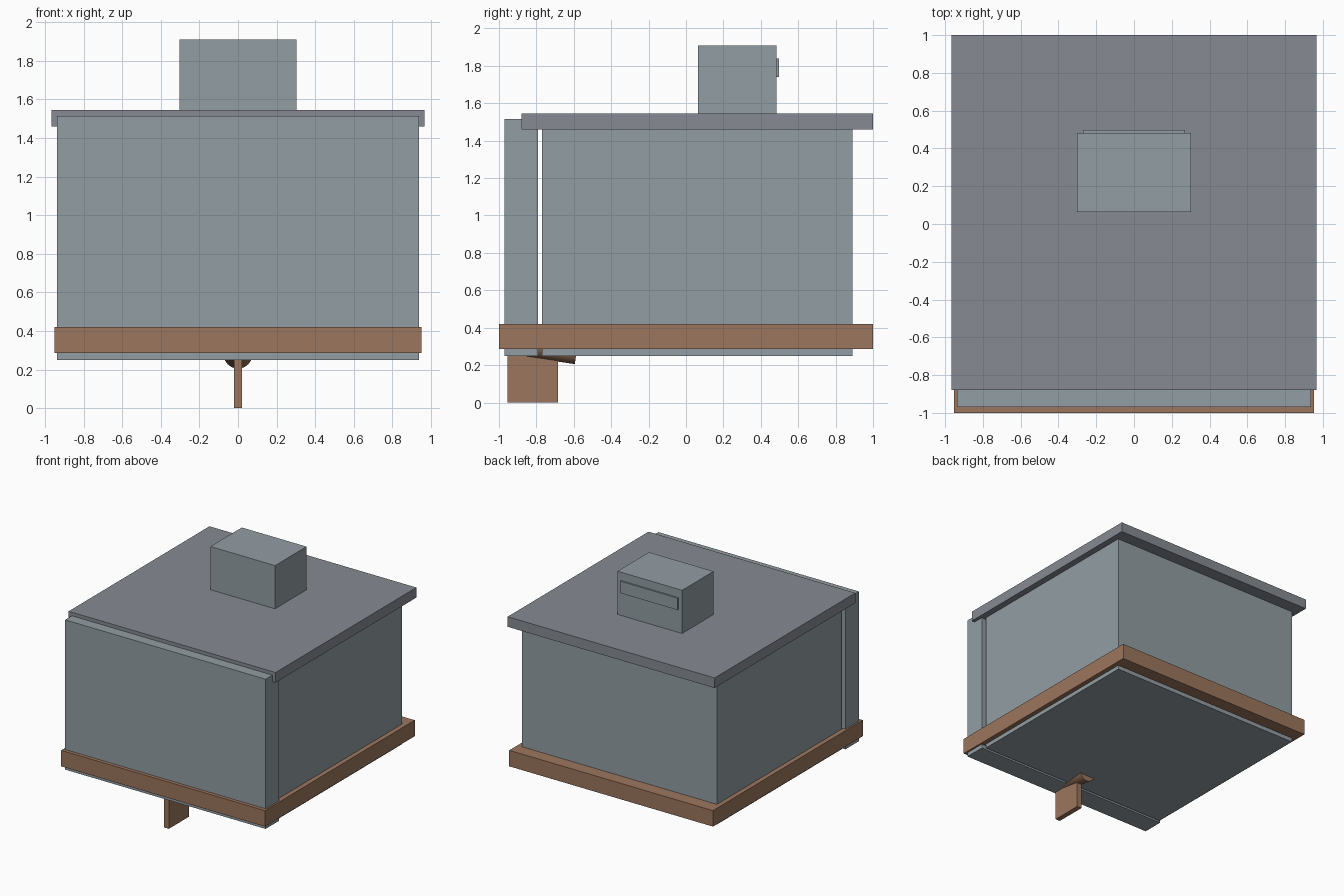
import bpy
import math

if "Cube" in bpy.data.objects:
    bpy.data.objects.remove(bpy.data.objects["Cube"])


def material(name, rgb):
    m = bpy.data.materials.new(name)
    m.diffuse_color = (*rgb, 1)
    m.use_nodes = True
    m.node_tree.nodes["Principled BSDF"].inputs["Base Color"].default_value = m.diffuse_color
    return m


WALL = material("pale_blue_grey", (0.29, 0.34, 0.37))
ROOF = material("slate_grey", (0.24, 0.26, 0.29))
BROWN = material("brown", (0.33, 0.18, 0.11))


def box(name, x, y, z, mat):
    """Box symmetric about x = 0, with half-width x and (min, max) ranges in y and z."""
    bpy.ops.mesh.primitive_cube_add(
        size=1, location=(0, (y[0] + y[1]) / 2, (z[0] + z[1]) / 2))
    o = bpy.context.object
    o.name = name
    o.scale = (2 * x, y[1] - y[0], z[1] - z[0])
    bpy.ops.object.transform_apply(location=False, rotation=False, scale=True)
    o.data.materials.append(mat)
    return o


# Main body and the separate front panel, with a narrow gap between them
box("body", 0.912, (-0.77, 0.89), (0.25, 1.47), WALL)
box("front_panel", 0.937, (-0.97, -0.79), (0.25, 1.515), WALL)

# Base band and overhanging roof
box("base_band", 0.952, (-1.0, 1.0), (0.285, 0.42), BROWN)
box("roof", 0.967, (-0.88, 1.0), (1.46, 1.545), ROOF)

# Roof unit with a raised vent on its back face
box("roof_unit", 0.302, (0.063, 0.483), (1.545, 1.91), WALL)
box("rear_vent", 0.27, (0.475, 0.497), (1.74, 1.84), WALL)

# Fin below the front and the tilted rod beside it
box("fin", 0.022, (-0.955, -0.685), (0.0, 0.27), BROWN)
tilt = math.atan2(0.045, 0.3)
bpy.ops.mesh.primitive_cylinder_add(
    vertices=32, radius=0.075, depth=0.3, location=(0, -0.732, 0.302),
    rotation=(math.pi / 2 - tilt, 0, 0))
rod = bpy.context.object
rod.name = "tilted_rod"
rod.data.materials.append(BROWN)
bpy.ops.object.shade_smooth_by_angle()
